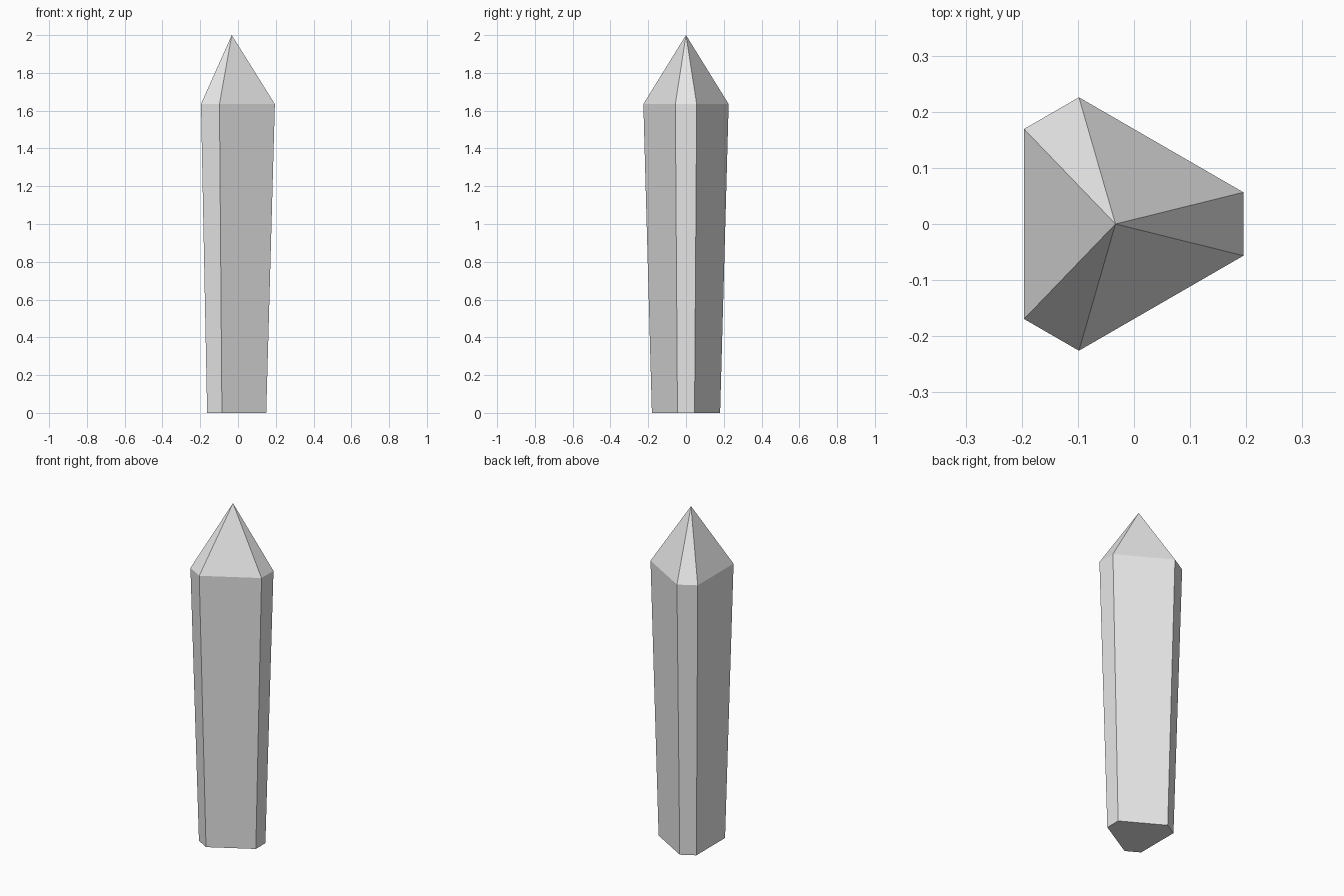
import bpy
import bmesh
from math import sin, cos, radians
from mathutils import Vector

cube = bpy.data.objects.get("Cube")
if cube:
    bpy.data.objects.remove(cube, do_unlink=True)

AXIS_X = -0.033      # the crystal's own axis
RADIUS = 0.235       # corner distance at the shoulder
HALF_ANGLE = 13.9    # half the angle spanned by each narrow side
SHOULDER = 1.635
HEIGHT = 2.0
FOOT_SCALE = 0.8

# Pale grey stone
stone = bpy.data.materials.new("pale_grey_stone")
stone.use_nodes = True
colour = (0.8, 0.8, 0.8, 1)
stone.diffuse_color = colour
stone.node_tree.nodes["Principled BSDF"].inputs["Base Color"].default_value = colour

bm = bmesh.new()


def ring(scale, z):
    """Six corners: three narrow sides alternating with three wide ones."""
    angles = [radians(mid + side * HALF_ANGLE)
              for mid in (0, 120, 240) for side in (-1, 1)]
    return [bm.verts.new((AXIS_X + RADIUS * scale * cos(a),
                          RADIUS * scale * sin(a), z)) for a in angles]


# Tapered shaft, pointed tip and flat base
foot = ring(FOOT_SCALE, 0)
shoulder = ring(1, SHOULDER)
tip = bm.verts.new(Vector((AXIS_X, 0, HEIGHT)))
for i in range(6):
    j = (i + 1) % 6
    bm.faces.new((foot[i], foot[j], shoulder[j], shoulder[i]))
    bm.faces.new((shoulder[i], shoulder[j], tip))
bm.faces.new(foot[::-1])
bmesh.ops.recalc_face_normals(bm, faces=bm.faces)

mesh = bpy.data.meshes.new("crystal_shard")
bm.to_mesh(mesh)
bm.free()
mesh.materials.append(stone)
crystal = bpy.data.objects.new("crystal_shard", mesh)
bpy.context.collection.objects.link(crystal)
